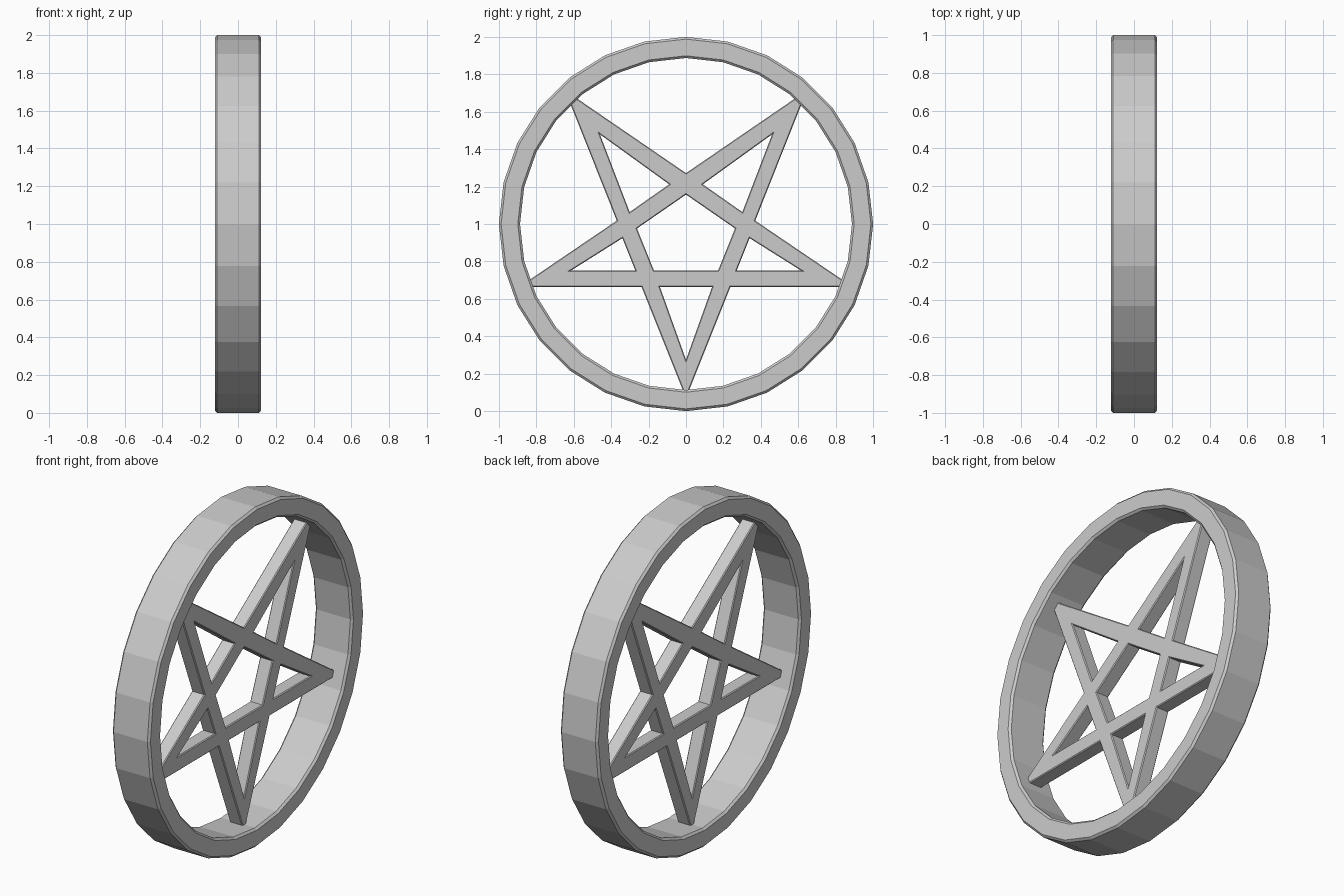
import bpy, bmesh, math

if "Cube" in bpy.data.objects:
    bpy.data.objects.remove(bpy.data.objects["Cube"])

SEGMENTS = 28


def make_ring(name, r_in, r_out, half, c):
    """Chamfered band with a faceted outline, axis along x."""
    profile = [(-half + c, r_out), (half - c, r_out), (half, r_out - c), (half, r_in + c),
               (half - c, r_in), (-half + c, r_in), (-half, r_in + c), (-half, r_out - c)]
    bm = bmesh.new()
    loops = []
    for i in range(SEGMENTS):
        a = 2 * math.pi * i / SEGMENTS
        loops.append([bm.verts.new((x, r * math.sin(a), r * math.cos(a))) for x, r in profile])
    n = len(profile)
    for i in range(SEGMENTS):
        p, q = loops[i], loops[(i + 1) % SEGMENTS]
        for j in range(n):
            k = (j + 1) % n
            bm.faces.new((p[j], p[k], q[k], q[j]))
    bmesh.ops.recalc_face_normals(bm, faces=bm.faces)
    mesh = bpy.data.meshes.new(name)
    bm.to_mesh(mesh)
    bm.free()
    obj = bpy.data.objects.new(name, mesh)
    obj.location.z = 1
    bpy.context.collection.objects.link(obj)
    return obj


def mirrored(points):
    """Close a right-hand half profile with its mirror image."""
    return points + [(-y, z) for y, z in reversed(points) if y > 0]


def make_plate(name, loops, half, c):
    """Filled outline with holes, extruded along x with a small chamfer."""
    curve = bpy.data.curves.new(name, 'CURVE')
    curve.dimensions = '2D'
    curve.fill_mode = 'BOTH'
    curve.extrude = half - c
    curve.bevel_depth = c
    curve.bevel_resolution = 0
    curve.offset = -c
    for pts in loops:
        s = curve.splines.new('POLY')
        s.points.add(len(pts) - 1)
        for p, (y, z) in zip(s.points, pts):
            p.co = (y, z, 0, 1)
        s.use_cyclic_u = True
        s.use_smooth = False
    obj = bpy.data.objects.new(name, curve)
    obj.rotation_euler = (math.pi / 2, 0, math.pi / 2)
    obj.location.z = 1
    bpy.context.collection.objects.link(obj)
    bpy.context.view_layer.objects.active = obj
    obj.select_set(True)
    bpy.ops.object.convert(target='MESH')
    obj = bpy.context.object
    obj.select_set(False)
    return obj


# Outer band
make_ring("outer_ring", 0.887, 1.0, 0.122, 0.012)

# Five-pointed star lattice: outline (tips sunk into the ring), then the openings
outline = mirrored([(0, 0.272), (0.647, 0.715), (0.37, 0.018), (0.893, -0.337),
                    (0.237, -0.337), (0, -0.93)])
centre = mirrored([(0, 0.157), (0.262, -0.024), (0.171, -0.249)])
bottom = mirrored([(0.139, -0.337), (0, -0.725)])
upper = [(0.46, 0.479), (0.09, 0.212), (0.301, 0.064)]
lower = [(0.615, -0.249), (0.271, -0.249), (0.34, -0.076)]
sides = [[(s * y, z) for y, z in tri] for tri in (upper, lower) for s in (1, -1)]
make_plate("star_lattice", [outline, centre, bottom] + sides, 0.042, 0.005)
